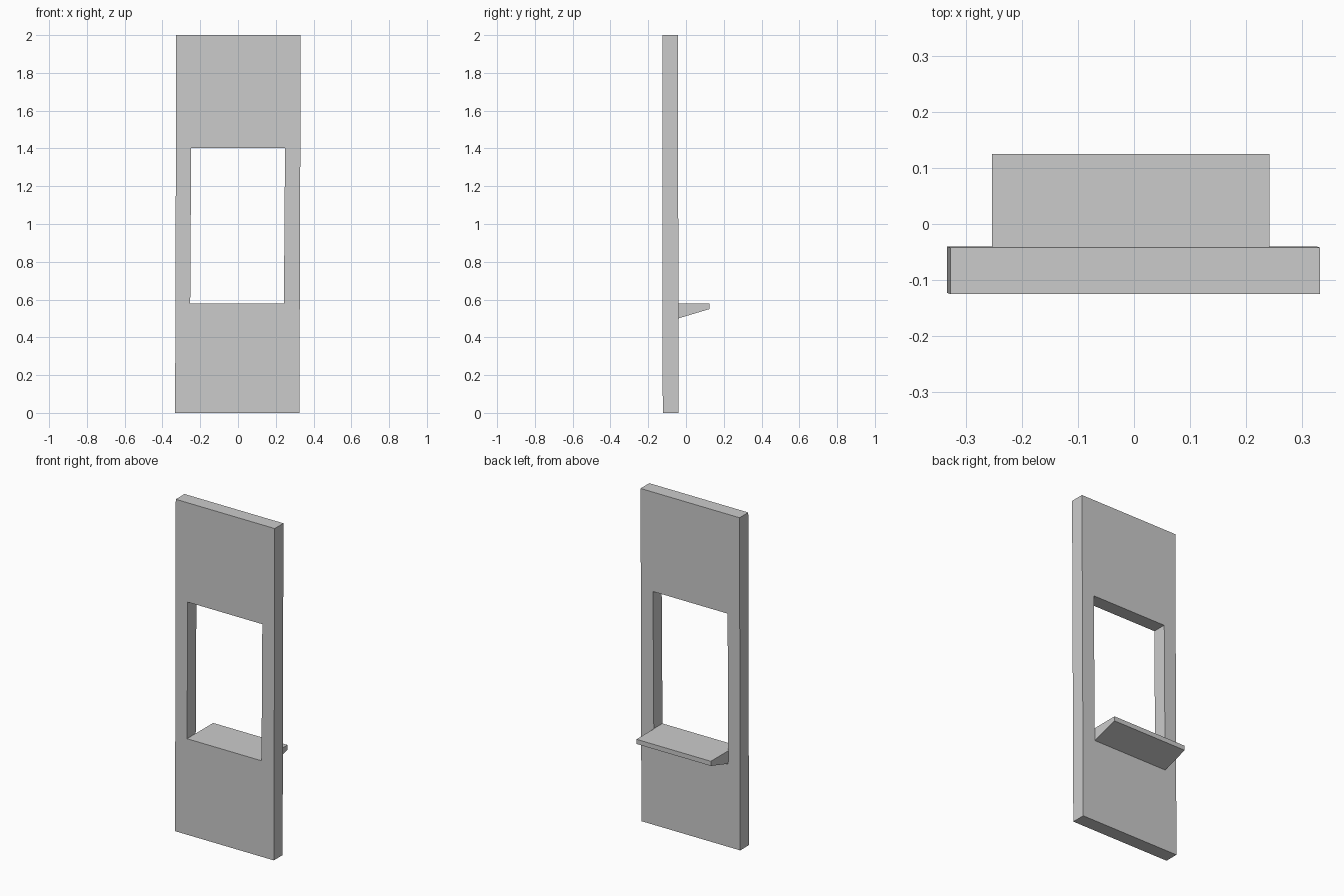
import bpy, bmesh

if "Cube" in bpy.data.objects:
    bpy.data.objects.remove(bpy.data.objects["Cube"])


def finish(name, bm):
    bmesh.ops.recalc_face_normals(bm, faces=bm.faces[:])
    mesh = bpy.data.meshes.new(name)
    bm.to_mesh(mesh)
    bm.free()
    obj = bpy.data.objects.new(name, mesh)
    bpy.context.collection.objects.link(obj)
    return obj


# Upright panel: a ring of quads around the window, given thickness
FRONT, BACK = -0.123, -0.040
outer = [(-0.333, 0), (0.325, 0), (0.332, 2), (-0.327, 2)]
inner = [(-0.253, 0.578), (0.243, 0.578), (0.249, 1.402), (-0.248, 1.402)]
bm = bmesh.new()
ring_out = [bm.verts.new((x, FRONT, z)) for x, z in outer]
ring_in = [bm.verts.new((x, FRONT, z)) for x, z in inner]
for i in range(4):
    j = (i + 1) % 4
    bm.faces.new((ring_out[i], ring_out[j], ring_in[j], ring_in[i]))
front_faces = bm.faces[:]
res = bmesh.ops.extrude_face_region(bm, geom=front_faces, use_keep_orig=True)
for v in res["geom"]:
    if isinstance(v, bmesh.types.BMVert):
        v.co.y = BACK
# The panel leans very slightly towards the front
for v in bm.verts:
    v.co.y -= 0.001 * v.co.z
finish("window_panel", bm)

# Wedge shaped shelf under the window, on the back side
profile = [(-0.041, 0.578), (0.125, 0.578), (0.125, 0.550), (-0.041, 0.500)]
bm = bmesh.new()
side = bm.faces.new([bm.verts.new((-0.253, y, z)) for y, z in profile])
res = bmesh.ops.extrude_face_region(bm, geom=[side], use_keep_orig=True)
for v in res["geom"]:
    if isinstance(v, bmesh.types.BMVert):
        v.co.x = 0.242
finish("shelf", bm)
